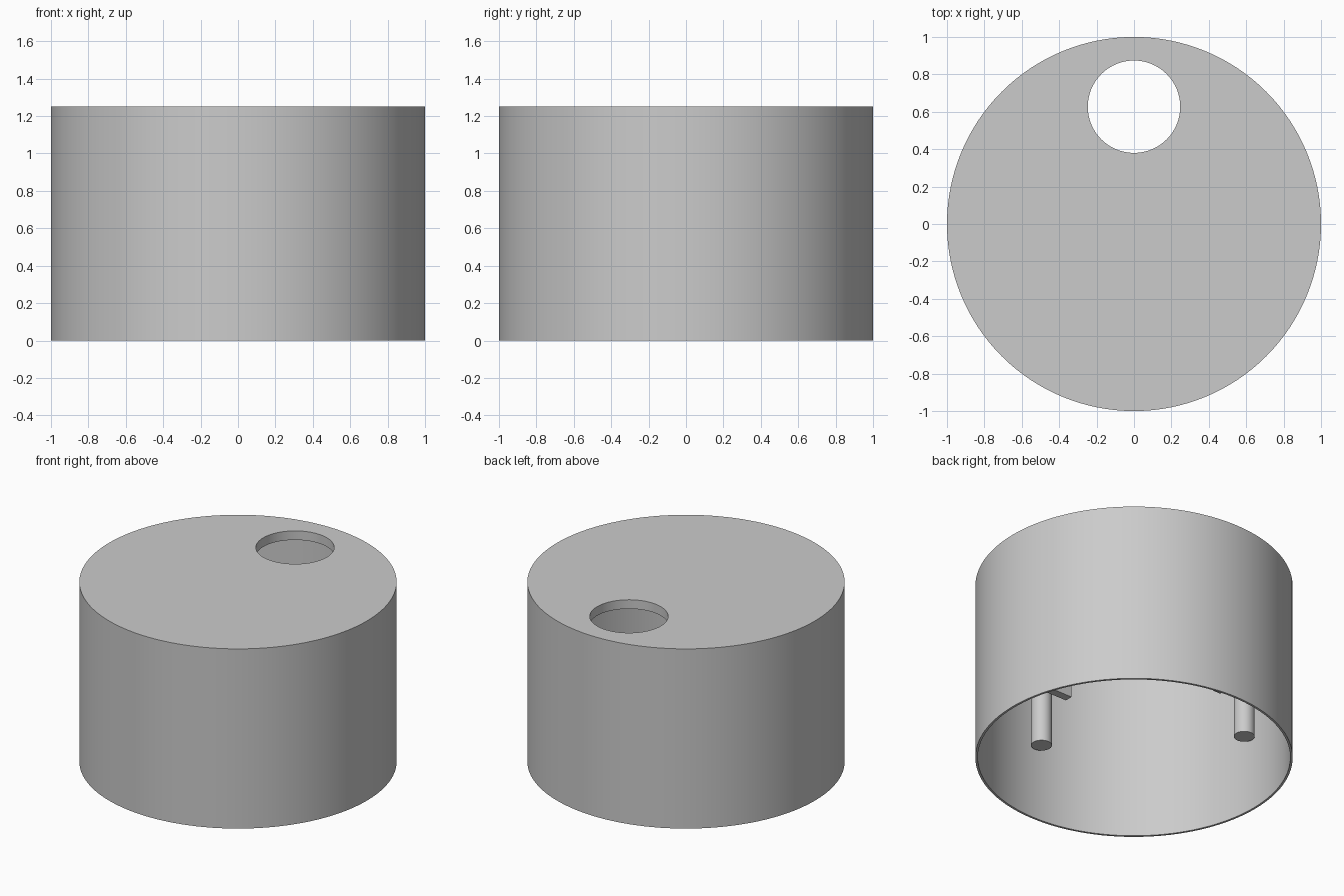
import bpy
import bmesh
from math import pi, cos, sin, radians

cube = bpy.data.objects.get("Cube")
if cube:
    bpy.data.objects.remove(cube, do_unlink=True)

HEIGHT, PLATE, INNER = 1.25, 0.063, 0.985
CEILING = HEIGHT - PLATE

grey = bpy.data.materials.new("plain grey")
grey.use_nodes = True
grey.diffuse_color = (0.6, 0.6, 0.6, 1)
grey.node_tree.nodes["Principled BSDF"].inputs["Base Color"].default_value = (0.6, 0.6, 0.6, 1)


def finish(obj, name):
    obj.name = obj.data.name = name
    obj.data.materials.clear()
    obj.data.materials.append(grey)
    return obj


def smooth(obj):
    bpy.ops.object.select_all(action='DESELECT')
    obj.select_set(True)
    bpy.context.view_layer.objects.active = obj
    bpy.ops.object.shade_smooth_by_angle(angle=radians(30))


def cylinder(name, x, y, radius, bottom, top, sides):
    bpy.ops.mesh.primitive_cylinder_add(vertices=sides, radius=radius, depth=top - bottom,
                                        location=(x, y, (top + bottom) / 2))
    return finish(bpy.context.object, name)


def cut(obj, cutter):
    mod = obj.modifiers.new("cut", 'BOOLEAN')
    mod.operation, mod.solver, mod.object = 'DIFFERENCE', 'EXACT', cutter
    bpy.ops.object.select_all(action='DESELECT')
    obj.select_set(True)
    bpy.context.view_layer.objects.active = obj
    bpy.ops.object.modifier_apply(modifier=mod.name)
    bpy.data.objects.remove(cutter, do_unlink=True)


# Thin-walled cover, open below, with a round opening near the back
cover = cylinder("cover", 0, 0, 1, 0, HEIGHT, 128)
cut(cover, cylinder("cavity_cutter", 0, 0, INNER, -0.2, CEILING, 128))
cut(cover, cylinder("opening_cutter", 0, 0.627, 0.247, 1, 1.5, 64))
smooth(cover)

# Hanging pegs, each with a flat tab on its inner side
for side, angle in (("front", -pi / 2), ("right", pi), ("left", 0)):
    x, y = cos(angle), sin(angle)
    smooth(cylinder(side + "_peg", 0.907 * x, 0.907 * y, 0.066, 0.49, CEILING + 0.01, 32))
    bpy.ops.mesh.primitive_cube_add(size=1, location=(0.777 * x, 0.777 * y, 1.005),
                                    rotation=(0, 0, angle))
    tab = finish(bpy.context.object, side + "_tab")
    tab.scale = (0.056, 0.23, 0.38)
